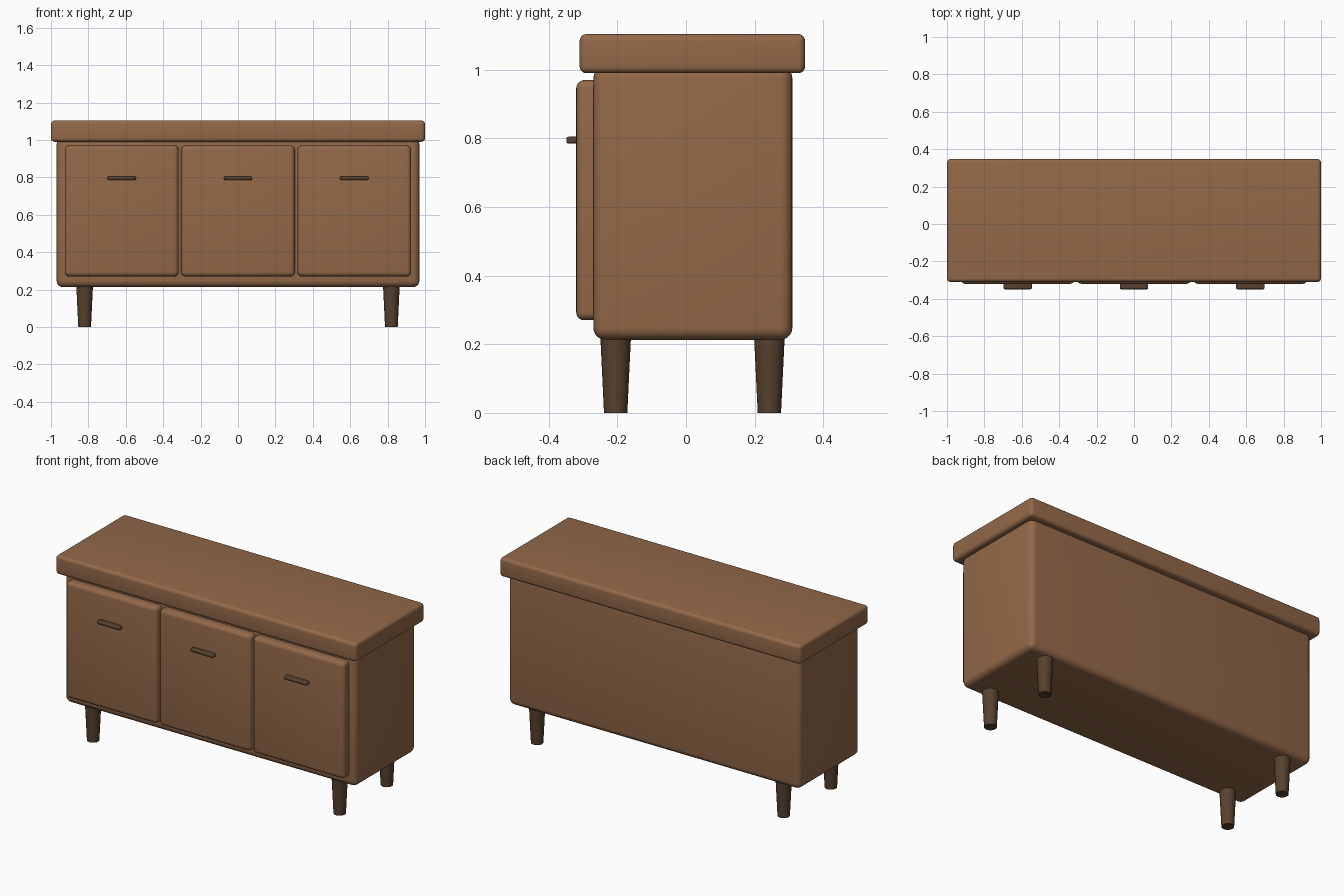
import bpy
import math

cube = bpy.data.objects.get("Cube")
if cube:
    bpy.data.objects.remove(cube, do_unlink=True)


def make_material(name, rgb):
    mat = bpy.data.materials.new(name)
    mat.use_nodes = True
    color = (*rgb, 1)
    mat.diffuse_color = color
    mat.node_tree.nodes["Principled BSDF"].inputs["Base Color"].default_value = color
    return mat


wood = make_material("warm_brown_wood", (0.29, 0.14, 0.066))
dark_wood = make_material("dark_brown_wood", (0.095, 0.053, 0.027))


def finish(obj, name, mat):
    obj.name = name
    obj.data.materials.append(mat)
    bpy.ops.object.shade_smooth_by_angle(angle=math.radians(35))
    return obj


def rounded_box(name, low, high, radius, mat, segments=5):
    center = [(a + b) / 2 for a, b in zip(low, high)]
    bpy.ops.mesh.primitive_cube_add(size=1, location=center)
    obj = bpy.context.object
    obj.scale = [b - a for a, b in zip(low, high)]
    bpy.ops.object.transform_apply(location=False, rotation=False, scale=True)
    bevel = obj.modifiers.new("rounded_edges", "BEVEL")
    bevel.width = radius
    bevel.segments = segments
    bpy.ops.object.modifier_apply(modifier=bevel.name)
    return finish(obj, name, mat)


# Carcass and overhanging top
rounded_box("cabinet_body", (-0.97, -0.27, 0.213), (0.97, 0.31, 1.01), 0.035, wood)
rounded_box("table_top", (-1, -0.31, 0.99), (1, 0.347, 1.104), 0.02, wood)

# Three doors, each with a bar handle
for side, x in (("right", -0.622), ("middle", 0), ("left", 0.622)):
    rounded_box(side + "_door", (x - 0.304, -0.32, 0.27), (x + 0.304, -0.24, 0.97), 0.024, wood)
    rounded_box(side + "_handle", (x - 0.076, -0.349, 0.785), (x + 0.076, -0.31, 0.805), 0.007, dark_wood, 3)

# Four tapered legs
for side, x in (("right", -0.82), ("left", 0.82)):
    for end, y in (("front", -0.205), ("back", 0.243)):
        bpy.ops.mesh.primitive_cone_add(vertices=32, radius1=0.034, radius2=0.045,
                                        depth=0.23, location=(x, y, 0.115))
        finish(bpy.context.object, f"{end}_{side}_leg", dark_wood)
